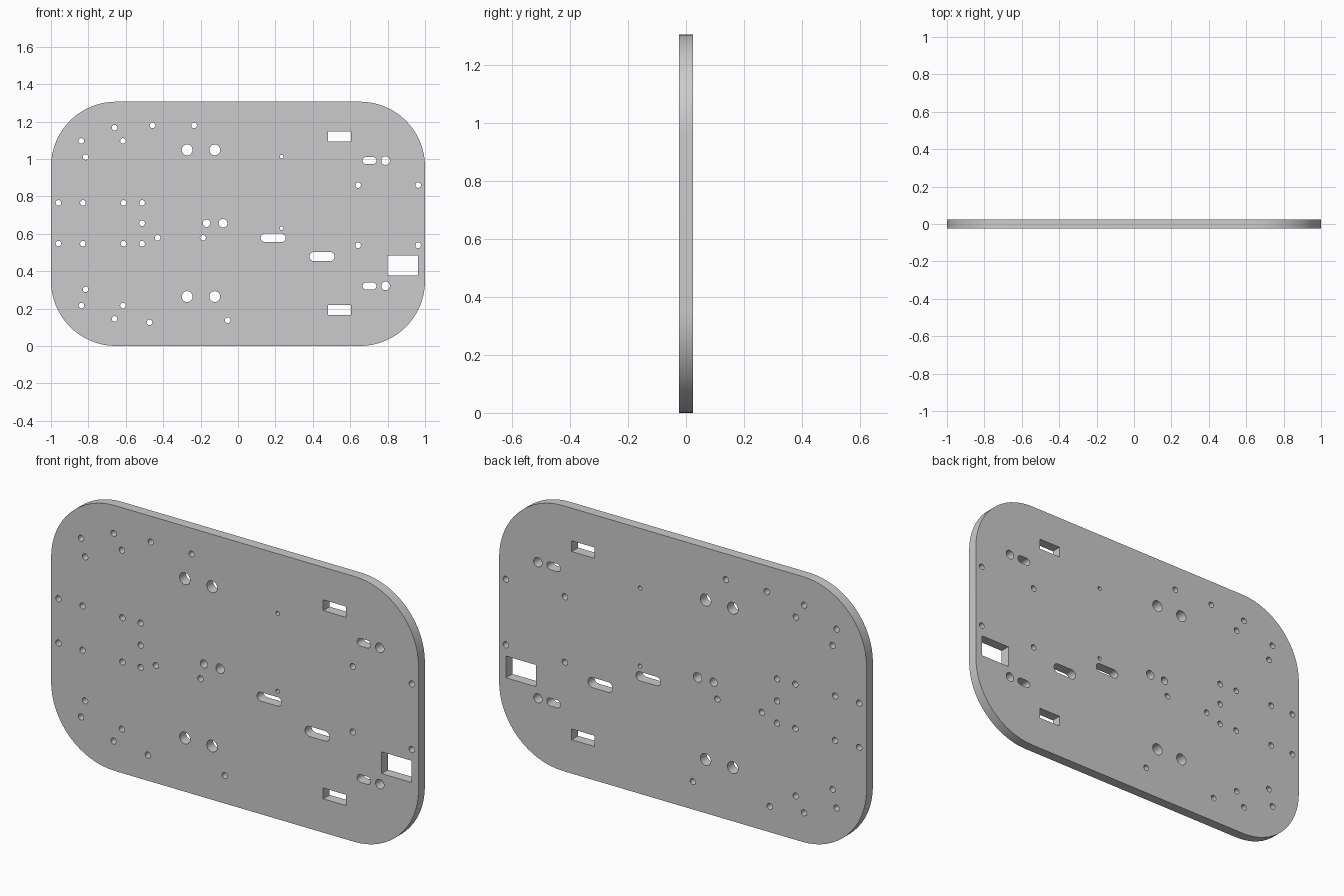
import bpy
import math

if "Cube" in bpy.data.objects:
    bpy.data.objects.remove(bpy.data.objects["Cube"])

HALF_W, HEIGHT, HALF_T, CORNER = 1.0, 1.306, 0.025, 0.348
MID = 0.656  # height of the mirror line of the hole pattern

curve = bpy.data.curves.new("mounting_plate", 'CURVE')
curve.dimensions = '2D'
curve.fill_mode = 'BOTH'
curve.extrude = HALF_T


def rounded(cx, cz, w, h, r=0.0, steps=6):
    """Closed outline of a rectangle with rounded corners (r = 0 is square)."""
    spline = curve.splines.new('POLY')
    pts = []
    for i, (sx, sz) in enumerate(((1, 1), (-1, 1), (-1, -1), (1, -1))):
        ox, oz = cx + sx * (w / 2 - r), cz + sz * (h / 2 - r)
        for k in range(steps + 1 if r else 1):
            a = math.pi / 2 * (i + k / steps)
            p = (ox + r * math.cos(a), oz + r * math.sin(a))
            if not pts or math.dist(p, pts[-1]) > 1e-5:
                pts.append(p)
    if math.dist(pts[0], pts[-1]) < 1e-5:
        pts.pop()
    spline.points.add(len(pts) - 1)
    for point, (x, z) in zip(spline.points, pts):
        point.co = (x, z, 0, 1)
    spline.use_cyclic_u = True


def hole(x, z, r):
    rounded(x, z, 2 * r, 2 * r, r)


# plate outline
rounded(0, HEIGHT / 2, 2 * HALF_W, HEIGHT, CORNER, 16)

# features mirrored above and below the middle
for s in (1, -1):
    for x, dz, r in ((-0.837, 0.44, 0.015), (-0.66, 0.511, 0.015),
                     (-0.615, 0.44, 0.015), (-0.815, 0.354, 0.015),
                     (-0.272, 0.392, 0.029), (-0.124, 0.392, 0.029),
                     (0.789, 0.335, 0.023)):
        hole(x, MID + s * dz, r)
    for x in (-0.96, -0.829, -0.612, -0.513):
        hole(x, MID + s * 0.109, 0.015)
    for x in (0.642, 0.963):
        hole(x, 0.699 + s * 0.161, 0.015)
    rounded(0.703, MID + s * 0.335, 0.074, 0.038, 0.019)
    rounded(0.543, MID + s * 0.463, 0.123, 0.053)

# single holes
for x, z, r in ((-0.457, 1.179, 0.015), (-0.235, 1.179, 0.015),
                (-0.473, 0.126, 0.015), (-0.055, 0.137, 0.015),
                (-0.513, 0.656, 0.015), (-0.43, 0.578, 0.015),
                (-0.187, 0.578, 0.015), (-0.168, 0.656, 0.02),
                (-0.08, 0.656, 0.023), (0.233, 1.012, 0.01),
                (0.233, 0.629, 0.01)):
    hole(x, z, r)

# long slots and connector window
rounded(0.188, 0.578, 0.134, 0.044, 0.022)
rounded(0.449, 0.478, 0.134, 0.05, 0.025)
rounded(0.881, 0.429, 0.163, 0.107)

# turn the profile into an upright solid plate
plate = bpy.data.objects.new("mounting_plate", curve)
bpy.context.collection.objects.link(plate)
plate.rotation_euler.x = math.pi / 2
bpy.context.view_layer.objects.active = plate
plate.select_set(True)
bpy.ops.object.convert(target='MESH')
plate = bpy.context.object
bpy.ops.object.transform_apply(rotation=True)
bpy.ops.object.mode_set(mode='EDIT')
bpy.ops.mesh.select_all(action='SELECT')
bpy.ops.mesh.remove_doubles(threshold=0.0001)
bpy.ops.mesh.normals_make_consistent(inside=False)
bpy.ops.object.mode_set(mode='OBJECT')
bpy.ops.object.shade_smooth_by_angle(angle=math.radians(30))
